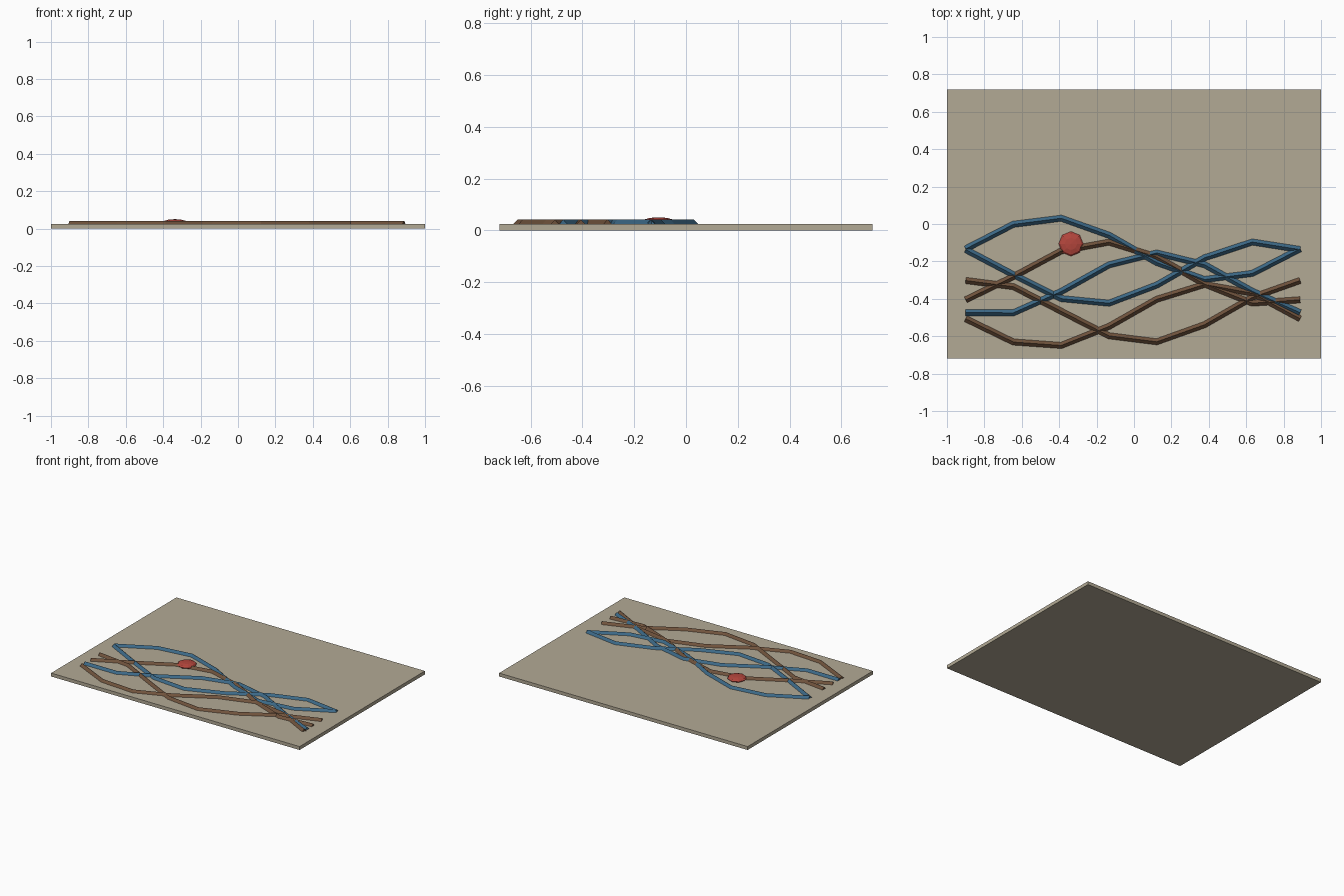
import bpy, bmesh, math
from mathutils import Vector, Matrix

if "Cube" in bpy.data.objects:
    bpy.data.objects.remove(bpy.data.objects["Cube"])


def material(name, rgb):
    mat = bpy.data.materials.new(name)
    mat.use_nodes = True
    mat.diffuse_color = (*rgb, 1)
    bsdf = next(n for n in mat.node_tree.nodes if n.type == 'BSDF_PRINCIPLED')
    bsdf.inputs["Base Color"].default_value = (*rgb, 1)
    return mat


def make_object(name, bm, mat):
    bmesh.ops.recalc_face_normals(bm, faces=bm.faces[:])
    mesh = bpy.data.meshes.new(name)
    bm.to_mesh(mesh)
    bm.free()
    mesh.materials.append(mat)
    obj = bpy.data.objects.new(name, mesh)
    bpy.context.collection.objects.link(obj)
    return obj


stone = material("warm_stone", (0.45, 0.40, 0.30))
blue = material("blue_cord", (0.045, 0.14, 0.24))
brown = material("brown_cord", (0.16, 0.085, 0.045))
red = material("red_bead", (0.45, 0.06, 0.045))

# Flat base board
BOARD_TOP = 0.025
bm = bmesh.new()
bmesh.ops.create_cube(bm, size=1, matrix=Matrix.Translation((0, 0, BOARD_TOP / 2))
                      @ Matrix.Diagonal((2, 1.44, BOARD_TOP, 1)))
make_object("base_board", bm, stone)

# Wavy cords: one full sine period in seven straight spans, diamond section
START, END, SPANS = -0.9, 0.888, 7
AMPLITUDE, RADIUS, CORD_Z = 0.168, 0.017, 0.025


def cord(name, mean, phase, mat):
    pts = []
    for i in range(SPANS + 1):
        t = i / SPANS
        y = mean + AMPLITUDE * math.sin(phase + math.tau * t)
        pts.append(Vector((START + (END - START) * t, y, CORD_Z)))
    up = Vector((0, 0, RADIUS))
    bm = bmesh.new()
    rings = []
    for i, p in enumerate(pts):
        before = (p - pts[i - 1]).normalized() if i > 0 else None
        after = (pts[i + 1] - p).normalized() if i < SPANS else None
        tangent = ((before or after) + (after or before)).normalized()
        side = Vector((-tangent.y, tangent.x, 0)) * RADIUS
        rings.append([bm.verts.new(p + d) for d in (side, up, -side, -up)])
    for a, b in zip(rings, rings[1:]):
        for k in range(4):
            n = (k + 1) % 4
            bm.faces.new((a[k], a[n], b[n], b[k]))
    bm.faces.new(rings[0])
    bm.faces.new(rings[-1])
    make_object(name, bm, mat)


for name, mean, phase, mat in (
        ("blue_cord_back", -0.133, 0.0, blue),
        ("blue_cord_middle", -0.262, 2.3, blue),
        ("blue_cord_front", -0.323, 4.26, blue),
        ("brown_cord_back", -0.264, -1.0, brown),
        ("brown_cord_middle", -0.466, 1.35, brown),
        ("brown_cord_front", -0.490, 3.24, brown)):
    cord(name, mean, phase, mat)

# Flattened faceted bead
bm = bmesh.new()
bmesh.ops.create_uvsphere(bm, u_segments=8, v_segments=6, radius=1,
                          matrix=Matrix.Translation((-0.337, -0.106, 0.033))
                          @ Matrix.Diagonal((0.066, 0.066, 0.018, 1)))
make_object("red_bead", bm, red)
